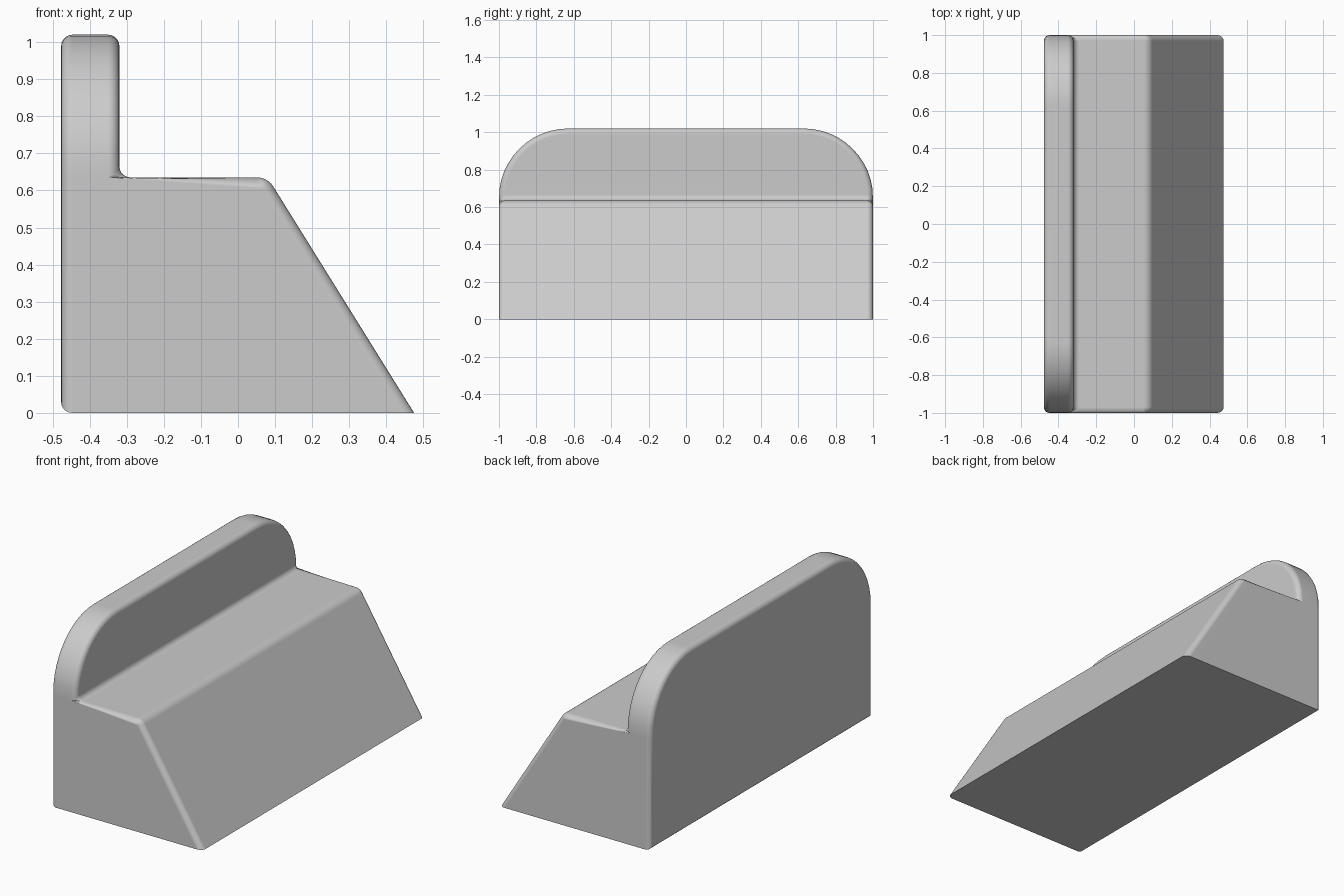
import bpy, bmesh
from math import sin, cos, pi

cube = bpy.data.objects.get("Cube")
if cube:
    bpy.data.objects.remove(cube, do_unlink=True)

grey = bpy.data.materials.new("plain grey")
grey.use_nodes = True
colour = (0.6, 0.6, 0.6, 1)
grey.diffuse_color = colour
grey.node_tree.nodes["Principled BSDF"].inputs["Base Color"].default_value = colour

BACK, PLATE, RIDGE, TOE = -0.477, -0.32, 0.08, 0.475
SHELF, TOP, RADIUS, STEPS = 0.635, 1.02, 0.37, 12

# Arched outline of the upright plate, above the shelf
arch = [(1.0, SHELF)]
for i in range(1, STEPS + 1):
    a = i / STEPS * pi / 2
    arch.append((1 - RADIUS + RADIUS * cos(a), TOP - RADIUS + RADIUS * sin(a)))
arch += [(-y, z) for y, z in reversed(arch)]

bm = bmesh.new()


def row(points):
    return [bm.verts.new(p) for p in points]


front = row([(PLATE, y, z) for y, z in arch])
rear = row([(BACK, y, z) for y, z in arch])
heel = row([(BACK, y, 0) for y in (1, -1)])
toe = row([(TOE, y, 0) for y in (1, -1)])
ridge = row([(RIDGE, y, SHELF) for y in (1, -1)])

# Plate faces and rim
bm.faces.new(front)
bm.faces.new(rear + [heel[1], heel[0]])
for i in range(len(arch) - 1):
    bm.faces.new((front[i], front[i + 1], rear[i + 1], rear[i]))

# Sloped base: ends, shelf, slope and underside
for k, end in enumerate((0, -1)):
    bm.faces.new((heel[k], toe[k], ridge[k], front[end], rear[end]))
bm.faces.new((front[0], front[-1], ridge[1], ridge[0]))
bm.faces.new((ridge[0], ridge[1], toe[1], toe[0]))
bm.faces.new((heel[0], heel[1], toe[1], toe[0]))
bmesh.ops.recalc_face_normals(bm, faces=bm.faces)


# Round every crease except the sharp edges around the underside
def rounded(e):
    on_floor = all(v.co.z < 0.01 for v in e.verts)
    at_heel = all(v.co.x < BACK + 0.01 for v in e.verts)
    return e.calc_face_angle(0) > 0.5 and (at_heel or not on_floor)


bmesh.ops.bevel(bm, geom=[e for e in bm.edges if rounded(e)], offset=0.03,
                offset_type='OFFSET', segments=5, profile=0.5,
                affect='EDGES', clamp_overlap=True)
bmesh.ops.recalc_face_normals(bm, faces=bm.faces)

mesh = bpy.data.meshes.new("backed_wedge_block")
bm.to_mesh(mesh)
bm.free()
mesh.materials.append(grey)
block = bpy.data.objects.new("backed_wedge_block", mesh)
bpy.context.collection.objects.link(block)

# Smooth shading with sharp edges kept
bpy.context.view_layer.objects.active = block
block.select_set(True)
bpy.ops.object.shade_smooth_by_angle(angle=pi / 6)
weighted = block.modifiers.new("weighted_normals", 'WEIGHTED_NORMAL')
weighted.keep_sharp = True
